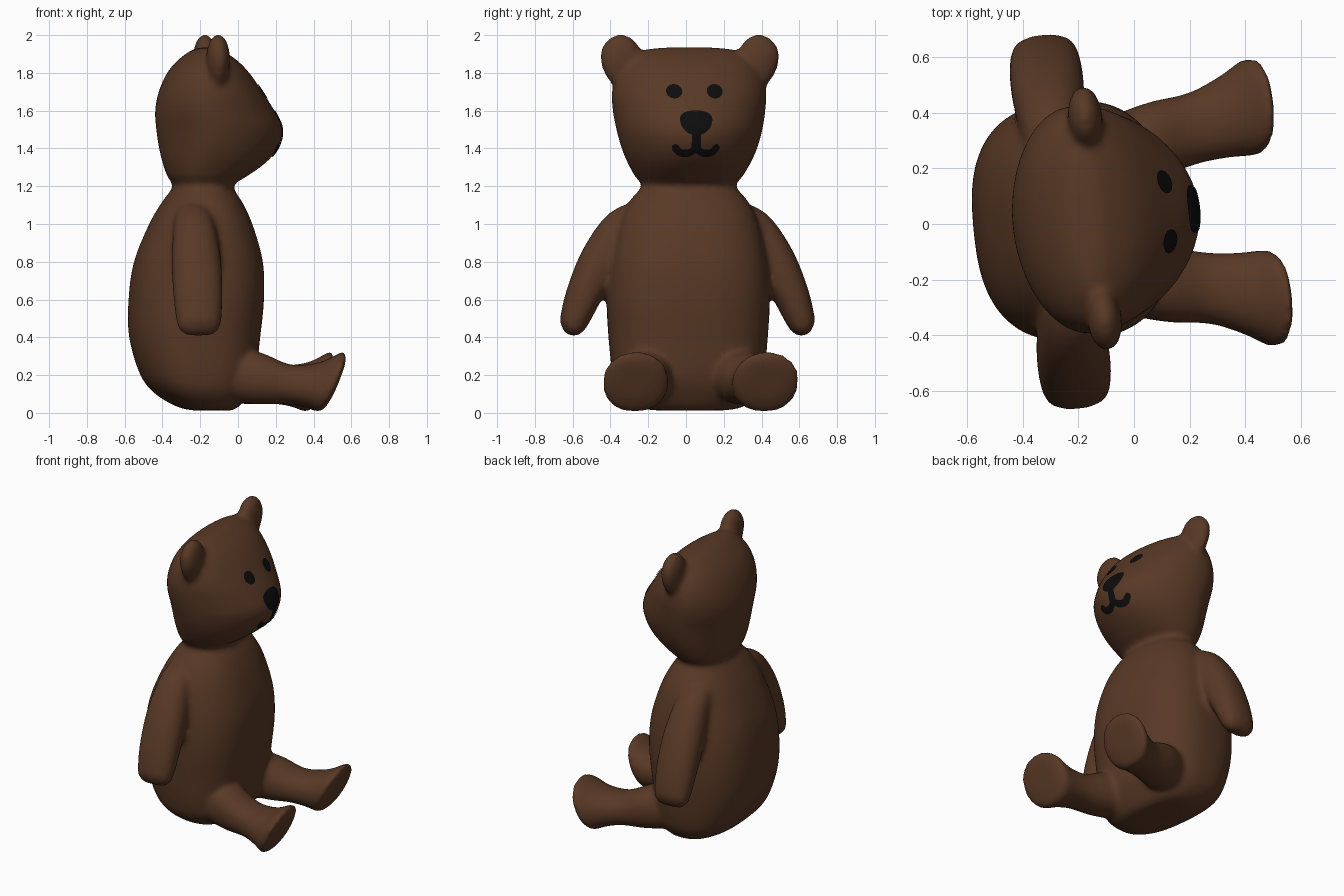
import bpy, bmesh, math
from mathutils import Vector

cube = bpy.data.objects.get("Cube")
if cube:
    bpy.data.objects.remove(cube, do_unlink=True)

TURN = math.radians(5.5)      # the toy sits turned slightly to its left
SHIFT = (-0.003, 0.033, 0)


def material(name, color):
    m = bpy.data.materials.new(name)
    m.use_nodes = True
    m.diffuse_color = color
    bsdf = m.node_tree.nodes["Principled BSDF"]
    bsdf.inputs["Base Color"].default_value = color
    bsdf.inputs["Roughness"].default_value = 0.8
    return m


brown = material("brown_fur", (0.10, 0.041, 0.019, 1))
black = material("black_stitching", (0.004, 0.004, 0.004, 1))


def spline(keys, steps):
    """Smooth interpolation through a list of number tuples."""
    out = []
    for i in range(len(keys) - 1):
        a, b = keys[max(i - 1, 0)], keys[i]
        c, d = keys[i + 1], keys[min(i + 2, len(keys) - 1)]
        for s in range(steps):
            t = s / steps
            out.append(tuple(
                q + 0.5 * t * (r - p + t * (2 * p - 5 * q + 4 * r - u + t * (3 * (q - r) + u - p)))
                for p, q, r, u in zip(a, b, c, d)))
    return out + [tuple(keys[-1])]


def oval(n=2.0, count=48):
    """Unit superellipse points."""
    pts = []
    for i in range(count):
        t = 2 * math.pi * i / count
        c, s = math.cos(t), math.sin(t)
        pts.append((math.copysign(abs(c) ** (2 / n), c), math.copysign(abs(s) ** (2 / n), s)))
    return pts


def loft(bm, rings):
    """Closed skin over a list of rings."""
    rows = [[bm.verts.new(p) for p in ring] for ring in rings]
    for a, b in zip(rows, rows[1:]):
        for i in range(len(a)):
            j = (i + 1) % len(a)
            bm.faces.new((a[i], a[j], b[j], b[i]))
    bm.faces.new(rows[0][::-1])
    bm.faces.new(rows[-1])


bm = bmesh.new()

# Torso and head: height, back, front, half width, widest point, squareness
trunk = [
    (0.012, -0.22, -0.04, 0.16, 0.5, 2.4), (0.03, -0.31, 0.0, 0.28, 0.5, 2.5),
    (0.10, -0.43, 0.05, 0.365, 0.5, 2.6), (0.20, -0.51, 0.09, 0.40, 0.5, 2.6),
    (0.40, -0.57, 0.115, 0.42, 0.5, 2.6), (0.60, -0.573, 0.135, 0.43, 0.5, 2.6),
    (0.80, -0.545, 0.13, 0.415, 0.5, 2.5), (1.0, -0.465, 0.075, 0.37, 0.5, 2.4),
    (1.12, -0.395, 0.02, 0.315, 0.48, 2.3), (1.20, -0.34, -0.025, 0.25, 0.46, 2.2),
    (1.25, -0.37, 0.045, 0.285, 0.42, 2.1), (1.32, -0.395, 0.145, 0.325, 0.4, 2.0),
    (1.40, -0.415, 0.215, 0.36, 0.4, 1.9), (1.50, -0.43, 0.24, 0.388, 0.4, 1.9),
    (1.60, -0.435, 0.195, 0.405, 0.4, 2.0), (1.70, -0.415, 0.13, 0.41, 0.43, 2.1),
    (1.80, -0.37, 0.06, 0.385, 0.45, 2.1), (1.87, -0.31, -0.01, 0.335, 0.5, 2.1),
    (1.92, -0.24, -0.09, 0.25, 0.5, 2.1), (1.935, -0.19, -0.13, 0.12, 0.5, 2.0),
]
rings = []
for z, back, front, half, mid, n in spline(trunk, 4):
    xc = back + mid * (front - back)
    rings.append([(xc + c * ((front - xc) if c > 0 else (xc - back)), s * half, z)
                  for c, s in oval(n)])
loft(bm, rings)

# Arms: y, z, thickness, breadth
arm = spline([
    (0.20, 1.06, 0.07, 0.09), (0.33, 0.98, 0.115, 0.11), (0.45, 0.82, 0.115, 0.13),
    (0.54, 0.65, 0.098, 0.132), (0.595, 0.51, 0.08, 0.122), (0.615, 0.45, 0.062, 0.11),
    (0.63, 0.415, 0.025, 0.07)], 4)
# Legs: x, y, z, half width, half height, lean of the sole
leg = spline([
    (-0.12, 0.21, 0.20, 0.13, 0.13, 0), (0.08, 0.255, 0.185, 0.14, 0.14, 0),
    (0.24, 0.288, 0.152, 0.13, 0.105, 0.1), (0.37, 0.322, 0.148, 0.15, 0.12, 0.3),
    (0.455, 0.345, 0.163, 0.175, 0.158, 0.4), (0.485, 0.35, 0.168, 0.16, 0.145, 0.4),
    (0.50, 0.352, 0.17, 0.10, 0.09, 0.4)], 4)

for side in (1, -1):
    rings = []
    for i, (y, z, thick, broad) in enumerate(arm):
        p, q = arm[max(i - 1, 0)], arm[min(i + 1, len(arm) - 1)]
        along = Vector((q[0] - p[0], q[1] - p[1])).normalized()
        rings.append([(-0.263 + c * broad, side * (y - along.y * s * thick), z + along.x * s * thick)
                      for c, s in oval(2.3, 32)])
    loft(bm, rings)
    loft(bm, [[(x + lean * s * tall, side * (y + c * wide), z + s * tall) for c, s in oval(2.2, 32)]
              for x, y, z, wide, tall, lean in leg])
    # Ears
    ear = bmesh.ops.create_uvsphere(bm, u_segments=32, v_segments=16, radius=1)["verts"]
    for v in ear:
        x, y, z = v.co
        droop = 0.17 if z < 0 else 0.125
        v.co = (-0.138 + x * 0.062, side * (0.367 + y * 0.112 + 0.02 * min(z, 0)), 1.88 + z * droop)

bmesh.ops.recalc_face_normals(bm, faces=bm.faces)
mesh = bpy.data.meshes.new("plush_body")
bm.to_mesh(mesh)
bm.free()
body = bpy.data.objects.new("plush_body", mesh)
bpy.context.collection.objects.link(body)
mesh.materials.append(brown)

# Fuse the volumes into one skin with soft joints
fuse = body.modifiers.new("Fuse", "REMESH")
fuse.mode, fuse.voxel_size, fuse.use_smooth_shade = "VOXEL", 0.016, True
soften = body.modifiers.new("Soften", "SMOOTH")
soften.factor, soften.iterations = 0.5, 10
bpy.context.view_layer.objects.active = body
body.select_set(True)
for name in ("Fuse", "Soften"):
    bpy.ops.object.modifier_apply(modifier=name)
bpy.ops.object.shade_smooth()
bpy.context.view_layer.update()


def face_mark(name, rows):
    """Thin plate laid on the front of the head from rows of (y, z) points."""
    pm = bmesh.new()
    grid = []
    for row in rows:
        line = []
        for y, z in row:
            hit, spot, normal, _ = body.ray_cast(Vector((2, y, z)), Vector((-1, 0, 0)))
            line.append(pm.verts.new(spot + normal * 0.005))
        grid.append(line)
    for a, b in zip(grid, grid[1:]):
        for i in range(len(a) - 1):
            pm.faces.new((a[i], a[i + 1], b[i + 1], b[i]))
    bmesh.ops.remove_doubles(pm, verts=pm.verts, dist=0.0002)
    for f in pm.faces:
        f.normal_update()
        if f.normal.x < 0:
            f.normal_flip()
        f.smooth = True
    me = bpy.data.meshes.new(name)
    pm.to_mesh(me)
    pm.free()
    me.materials.append(black)
    ob = bpy.data.objects.new(name, me)
    bpy.context.collection.objects.link(ob)
    return ob


def disc(y, z, wide, tall, n=2.0, taper=0.0):
    edge = oval(n, 32)
    edge.append(edge[0])
    return [[(y + k / 6 * c * wide * (1 + taper * s), z + k / 6 * s * tall) for c, s in edge]
            for k in range(7)]


def ribbon(path, half):
    pts = spline(path, 6)
    rows = []
    for i, (y, z) in enumerate(pts):
        p, q = pts[max(i - 1, 0)], pts[min(i + 1, len(pts) - 1)]
        d = Vector((q[0] - p[0], q[1] - p[1])).normalized()
        w = half * min(1, 0.5 + 0.2 * min(i, len(pts) - 1 - i))
        rows.append([(y - d.y * w * k, z + d.x * w * k) for k in (-1, -0.5, 0, 0.5, 1)])
    return rows


# Face: eyes, nose and stitched mouth
smile = [(0.04, 1.378), (0.085, 1.383), (0.118, 1.42)]
marks = [
    face_mark("left_eye", disc(0.107, 1.70, 0.042, 0.038)),
    face_mark("right_eye", disc(-0.107, 1.70, 0.042, 0.038)),
    face_mark("nose", disc(0, 1.535, 0.083, 0.064, 2.3, 0.2)),
    face_mark("nose_stem", ribbon([(0, 1.50), (0, 1.44), (0, 1.385)], 0.024)),
    face_mark("mouth", ribbon([(-y, z) for y, z in smile[::-1]] + [(0, 1.397)] + smile, 0.019)),
]

for ob in [body] + marks:
    ob.rotation_euler.z = TURN
    ob.location = SHIFT
